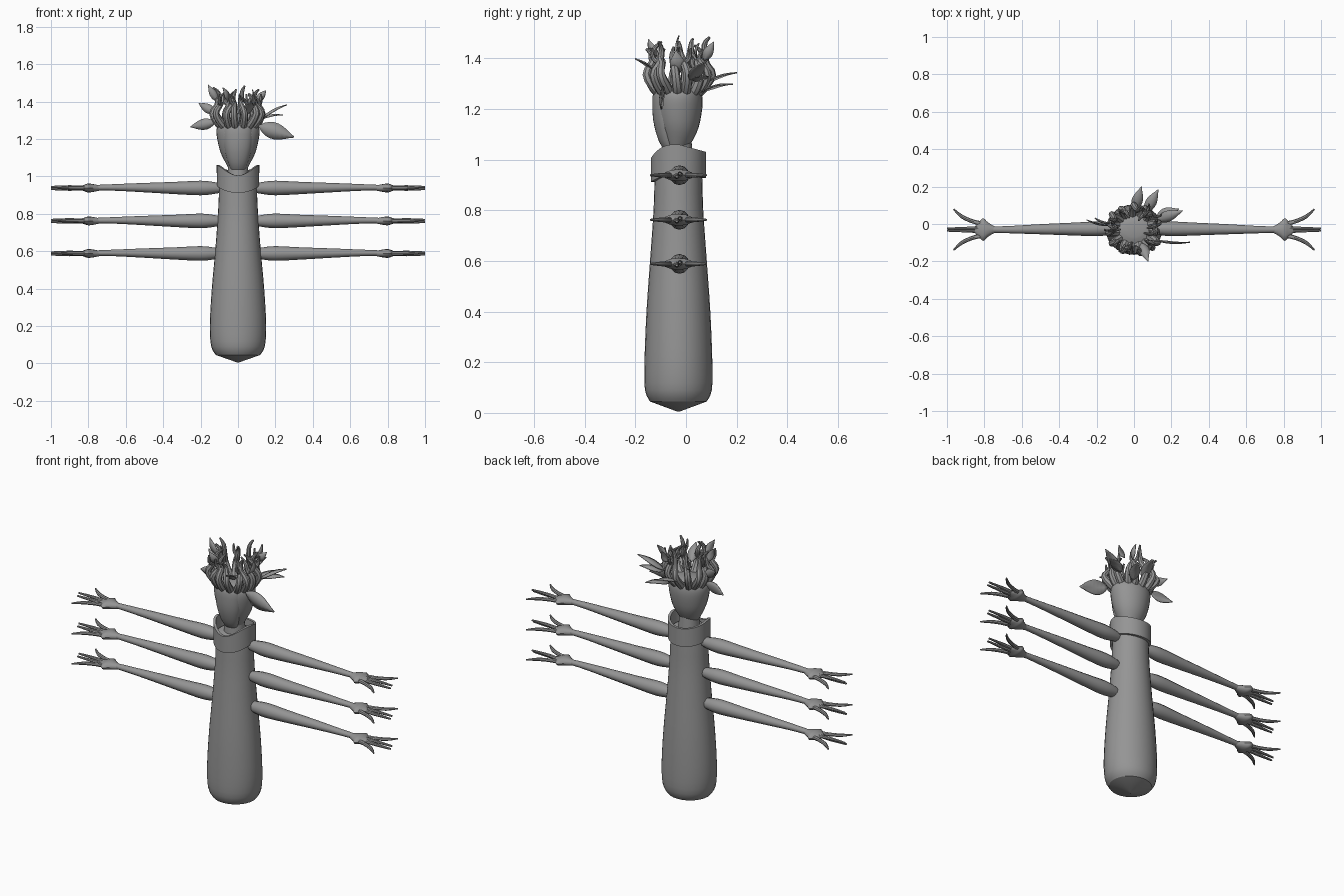
import bpy, bmesh, math, random
from mathutils import Vector

cube = bpy.data.objects.get("Cube")
if cube:
    bpy.data.objects.remove(cube, do_unlink=True)
random.seed(4)

grey = bpy.data.materials.new("plain grey")
grey.use_nodes = True
grey.diffuse_color = (0.3, 0.3, 0.3, 1)
grey.node_tree.nodes["Principled BSDF"].inputs["Base Color"].default_value = (0.3, 0.3, 0.3, 1)


def finish(name, bm, angle=40):
    bmesh.ops.recalc_face_normals(bm, faces=bm.faces)
    mesh = bpy.data.meshes.new(name)
    bm.to_mesh(mesh)
    bm.free()
    mesh.materials.append(grey)
    obj = bpy.data.objects.new(name, mesh)
    bpy.context.collection.objects.link(obj)
    bpy.ops.object.select_all(action='DESELECT')
    obj.select_set(True)
    bpy.context.view_layer.objects.active = obj
    bpy.ops.object.shade_smooth_by_angle(angle=math.radians(angle))
    return obj


def smooth(rows, steps):
    """Catmull-Rom through rows of (x, y, z, half width, half height)."""
    out = []
    for i in range(len(rows) - 1):
        quad = [rows[max(i - 1, 0)], rows[i], rows[i + 1], rows[min(i + 2, len(rows) - 1)]]
        for s in range(steps):
            t = s / steps
            out.append([0.5 * (2 * b + (c - a) * t + (2 * a - 5 * b + 4 * c - d) * t * t
                               + (3 * b - a - 3 * c + d) * t ** 3) for a, b, c, d in zip(*quad)])
    return out + [list(rows[-1])]


def sweep(name, rows, ref, sides=12, steps=1):
    """Loft elliptical sections along a path; ref fixes the section's roll."""
    rows = smooth(rows, steps)
    pts = [Vector(r[:3]) for r in rows]
    bm, rings = bmesh.new(), []
    for i, row in enumerate(rows):
        t = (pts[min(i + 1, len(pts) - 1)] - pts[max(i - 1, 0)]).normalized()
        u = t.cross(Vector(ref)).normalized()
        v = t.cross(u)
        angles = [2 * math.pi * k / sides for k in range(sides)]
        rings.append([bm.verts.new(pts[i] + u * row[3] * math.cos(a) + v * row[4] * math.sin(a))
                      for a in angles])
    for a, b in zip(rings, rings[1:]):
        for k in range(sides):
            j = (k + 1) % sides
            bm.faces.new((a[k], a[j], b[j], b[k]))
    bm.faces.new(rings[0])
    bm.faces.new(rings[-1])
    return finish(name, bm)


def upright(name, sections, sides=28, steps=3):
    """Stack of sections given as (z, half x, half y, centre y)."""
    return sweep(name, [(0, cy, z, rx, ry) for z, rx, ry, cy in sections], (0, 1, 0), sides, steps)


# Trunk-like body, closing to a blunt point underneath
upright("body_base", [(0.005, 0.004, 0.004, -0.03), (0.045, 0.118, 0.112, -0.03)], steps=1)
upright("body", [(0.045, 0.118, 0.112, -0.03), (0.09, 0.143, 0.132, -0.03), (0.2, 0.151, 0.134, -0.03),
                 (0.4, 0.14, 0.126, -0.03), (0.6, 0.122, 0.112, -0.03), (0.8, 0.107, 0.098, -0.03),
                 (0.97, 0.098, 0.092, -0.03), (1.0, 0.08, 0.08, -0.03)])
upright("neck", [(0.96, 0.06, 0.06, -0.03), (1.1, 0.05, 0.05, -0.03)])

# Head, with a slightly raised face mask
upright("head", [(1.035, 0.045, 0.035, -0.04), (1.07, 0.065, 0.055, -0.035), (1.13, 0.094, 0.08, -0.03),
                 (1.2, 0.111, 0.094, -0.03), (1.25, 0.115, 0.094, -0.03), (1.275, 0.1, 0.082, -0.03),
                 (1.29, 0.05, 0.04, -0.03)])
upright("face_mask", [(1.03, 0.035, 0.02, -0.055), (1.08, 0.054, 0.036, -0.072),
                      (1.16, 0.074, 0.05, -0.08), (1.25, 0.08, 0.05, -0.082), (1.265, 0.07, 0.04, -0.08)])

# Collar: thick band dipping to a V at the front
bm = bmesh.new()
loops = []
for k in range(40):
    a = 2 * math.pi * k / 40
    front, back = max(0, -math.sin(a)), max(0, math.sin(a))
    top = 1.06 - 0.055 * front ** 3 - 0.03 * back
    low = 0.952 - 0.04 * front ** 1.5 - 0.025 * back
    loops.append([bm.verts.new((rx * math.cos(a), -0.03 + ry * math.sin(a), z)) for rx, ry, z in
                  ((0.113, 0.109, low), (0.114, 0.109, top), (0.1, 0.095, top), (0.094, 0.089, low))])
for k in range(40):
    a, b = loops[k], loops[(k + 1) % 40]
    for i in range(4):
        j = (i + 1) % 4
        bm.faces.new((a[i], b[i], b[j], a[j]))
finish("collar", bm)

# Three pairs of arms, each with a flared hand and long fingers
for level, z in (("upper", 0.938), ("middle", 0.762), ("lower", 0.588)):
    for side, s in (("left", 1), ("right", -1)):
        def limb(name, rows, steps=3, sides=12):
            sweep(f"{level}_{side}_{name}", [(s * x, y, z + dz, a, b) for x, y, dz, a, b in rows],
                  (0, 0, 1), sides, steps)
        limb("arm", [(0.08, -0.025, 0, 0.02, 0.022), (0.13, -0.025, 0, 0.032, 0.032),
                     (0.2, -0.026, 0, 0.039, 0.039), (0.33, -0.027, 0, 0.034, 0.033),
                     (0.5, -0.028, 0.002, 0.027, 0.025), (0.65, -0.03, 0.003, 0.02, 0.018),
                     (0.77, -0.03, 0.002, 0.016, 0.014)])
        limb("hand", [(0.74, -0.03, 0, 0.014, 0.014), (0.78, -0.03, 0, 0.038, 0.022),
                      (0.805, -0.03, 0, 0.06, 0.023), (0.825, -0.03, 0, 0.045, 0.016),
                      (0.85, -0.03, 0, 0.018, 0.008)])
        for name, d in (("back", 1), ("front", -1)):
            limb(name + "_finger", [(0.8, -0.03 + d * 0.03, 0, 0.013, 0.011),
                                    (0.86, -0.03 + d * 0.043, 0, 0.011, 0.01),
                                    (0.92, -0.03 + d * 0.07, 0, 0.01, 0.009),
                                    (0.965, -0.03 + d * 0.11, 0, 0.004, 0.004)], 3, 8)
            limb(name + "_middle_finger", [(0.8, -0.03 + d * 0.009, 0, 0.011, 0.011),
                                           (0.9, -0.03 + d * 0.006, d * 0.006, 0.009, 0.009),
                                           (1.0, -0.03 + d * 0.006, d * 0.006, 0.005, 0.005)], 2, 8)

# Crown of curling shoots growing from the scalp
for k in range(15):
    a = 2 * math.pi * (k + random.uniform(-0.2, 0.2)) / 15
    out = random.uniform(0.12, 0.15)
    tall = random.uniform(0.12, 0.19)
    curl = random.choice((-0.035, 0.025, 0.03))
    twist = random.uniform(-0.35, 0.35)
    rows = []
    for r, h, turn, w in ((0.06, -0.02, 0, 0.022), (0.105, 0.015, 0, 0.021), (out, 0.07, 0.2, 0.018),
                          (out - 0.025, 0.115, 0.6, 0.015), (out - 0.03, tall, 0.9, 0.011),
                          (out - 0.03 + curl, tall + 0.03, 1.1, 0.005)):
        b = a + twist * turn
        rows.append((r * math.cos(b), -0.03 + 0.9 * r * math.sin(b), 1.265 + h, w, w))
    sweep(f"shoot_{k + 1}", rows, (-math.sin(a), math.cos(a), 0), 8, 3)
    # Short side twig
    if k % 2:
        x, y, z = rows[3][:3]
        c = a + random.choice((-1, 1)) * 0.8
        sweep(f"twig_{k + 1}", [(x, y, z, 0.011, 0.011),
                                (x + 0.025 * math.cos(c), y + 0.025 * math.sin(c), z + 0.02, 0.009, 0.009),
                                (x + 0.03 * math.cos(c), y + 0.03 * math.sin(c), z + 0.06, 0.004, 0.004)],
              (-math.sin(c), math.cos(c), 0), 8, 3)


# Leaves: folded almond blades
def leaf(name, base, tip, width, facing):
    base, tip = Vector(base), Vector(tip)
    along = tip - base
    across = along.cross(Vector(facing)).normalized()
    normal = across.cross(along).normalized()
    bm, rows = bmesh.new(), []
    for i in range(9):
        t = i / 8
        w = width / 2 * max(math.sin(math.pi * t ** 0.8), 0.06)
        mid = base + along * t + normal * 0.012 * math.sin(math.pi * t)
        rows.append([bm.verts.new(mid + across * w * e - normal * 0.2 * w * abs(e)) for e in (-1, 0, 1)])
    for a, b in zip(rows, rows[1:]):
        for i in (0, 1):
            bm.faces.new((a[i], a[i + 1], b[i + 1], b[i]))
    finish(name, bm, 60).modifiers.new("thickness", 'SOLIDIFY').thickness = 0.005


FRONT, UP, SIDE = (0, -1, 0), (0, 0, 1), (1, 0, 0)
leaves = [((0.11, -0.09, 1.27), (0.3, -0.1, 1.21), 0.09, FRONT),
          ((0.12, 0.02, 1.31), (0.26, 0.07, 1.385), 0.06, UP),
          ((-0.12, -0.01, 1.29), (-0.255, 0.02, 1.265), 0.06, FRONT),
          ((-0.12, 0, 1.34), (-0.21, 0.03, 1.39), 0.05, FRONT),
          ((0, 0.07, 1.3), (0.04, 0.2, 1.345), 0.06, UP),
          ((0.06, 0.06, 1.27), (0.13, 0.185, 1.3), 0.06, UP),
          ((0.12, 0.04, 1.31), (0.24, 0.08, 1.33), 0.06, UP),
          ((0.04, -0.1, 1.33), (0.075, -0.2, 1.4), 0.055, UP),
          ((-0.05, -0.11, 1.4), (-0.08, -0.15, 1.475), 0.04, (1, -1, 0)),
          ((0.07, 0.07, 1.39), (0.08, 0.11, 1.465), 0.04, SIDE),
          ((0.1, -0.03, 1.34), (0.13, -0.04, 1.43), 0.06, SIDE),
          ((-0.11, -0.03, 1.4), (-0.16, -0.03, 1.49), 0.04, FRONT),
          ((0.1, 0.04, 1.4), (0.15, 0.05, 1.46), 0.04, FRONT)]
for i, args in enumerate(leaves):
    leaf(f"leaf_{i + 1}", *args)
